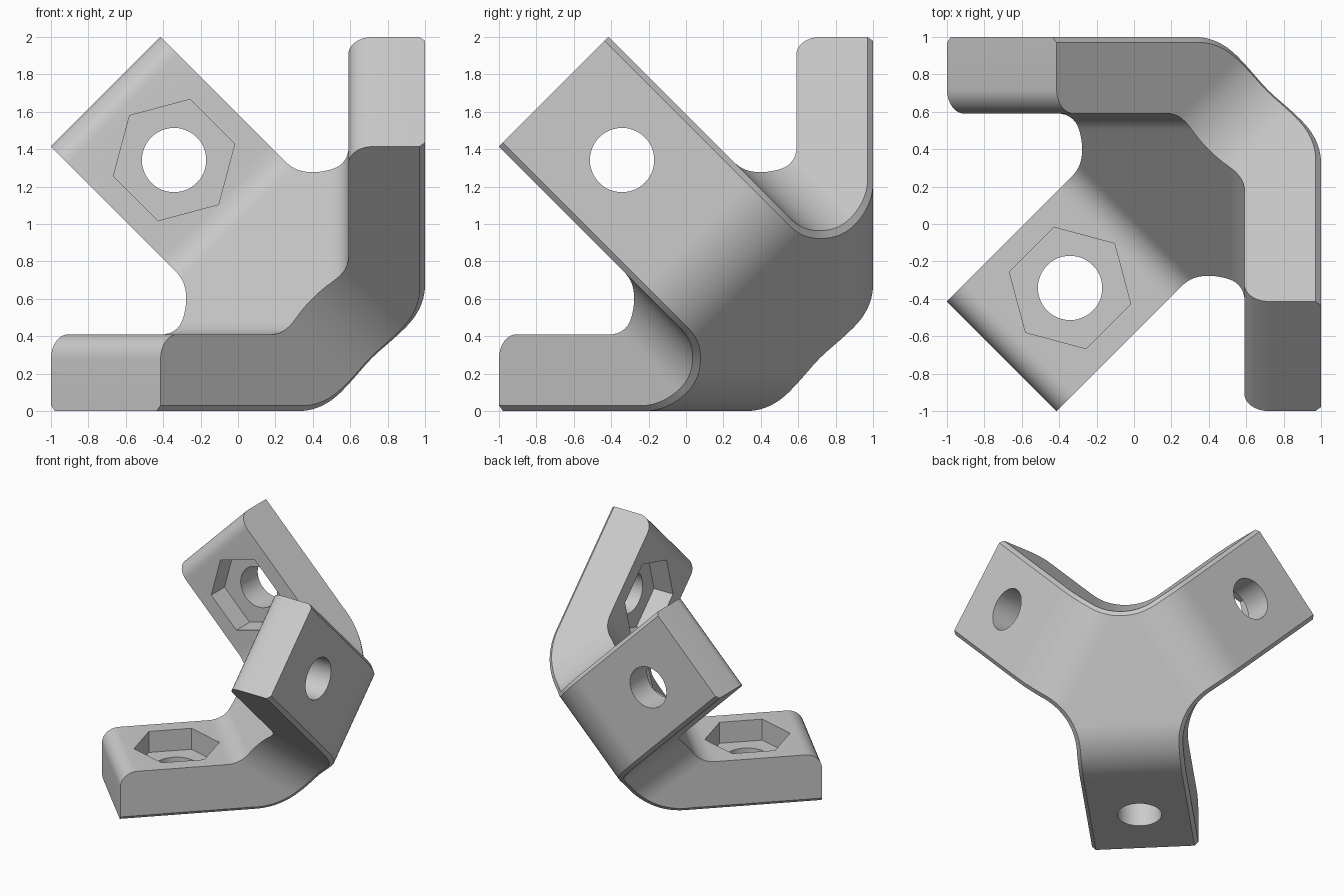
import bpy, bmesh
from math import sqrt, sin, cos, tan, radians, pi, atan
from mathutils import Vector, Matrix

cube = bpy.data.objects.get("Cube")
if cube:
    bpy.data.objects.remove(cube, do_unlink=True)

THICK = 0.41                # arm thickness
HALF = 1 - 1 / sqrt(2) + 0.0
HALF *= sqrt(2)             # half arm width
TIP = 1 + sqrt(2)           # arm length from the virtual corner
NECK = 0.475                # fillet between arms
CHAMFER = 0.03
TIP_ROUND = 0.13
BEND = atan(sqrt(2))        # angle between hub and arm
HUB_OUT, HUB_IN = 1.49 / sqrt(3), 2.48 / sqrt(3)
OUT_R, IN_R = 0.55, 0.2

ALONG = Vector((1, 1, -2)).normalized()
SIDE = Vector((1, -1, 0)).normalized()
AXIS = Vector((1, 1, 1)).normalized()


def place(p, turn):
    """Corner coordinates to world, turned to one of the three arms."""
    u, v, w = (p[(i + turn) % 3] for i in range(3))
    return Vector((1 - u, 1 - v, w))


def local(r, t, h):
    return ALONG * r + SIDE * t + AXIS * h


def plate(d, t, w):
    return Vector((d / sqrt(2), d / sqrt(2), w)) + SIDE * t


def height(r, hub, offset, radius):
    """Flat hub, rounded bend, then the sloping arm."""
    start = (hub - offset) / sqrt(2) - radius * tan(BEND / 2)
    if r < start:
        return hub
    if r < start + radius * sin(BEND):
        return hub + radius - sqrt(radius ** 2 - (r - start) ** 2)
    return sqrt(2) * r + offset


def h_out(r):
    return height(r, HUB_OUT, 0, OUT_R)


def h_in(r):
    return height(r, HUB_IN, THICK * sqrt(3), IN_R)


def field_section(r, t, nr, nt):
    """Half section at one station: outer face, chamfer, inner face."""
    ri, ti = r - CHAMFER * nr, t - CHAMFER * nt
    slope = (h_out(r + 0.001) - h_out(r - 0.001)) / 0.002
    rise = CHAMFER * sqrt(1 + slope ** 2)
    return [(ri, ti, h_out(ri)), (r, t, h_out(r) + rise), (r, t, h_in(r))]


def arm_sections():
    rows = []
    centre = HALF / sin(pi / 3) + NECK / sin(pi / 3)
    steps = 16
    for i in range(steps + 1):
        a = radians(60 + 30 * i / steps)
        r = centre * 0.5 - NECK * cos(a)
        t = centre * sin(pi / 3) - NECK * sin(a)
        rows.append(field_section(r, t, cos(a), sin(a)))
    r0 = rows[-1][1][0]
    for i in range(1, 13):
        rows.append(field_section(r0 + (0.8 - r0) * i / 12, HALF, 0, 1))
    out = [[(local(r, s * t, h)) for s in (-1, 1) for r, t, h in row] for row in rows]
    # straight arm up to the rounded tip
    for i in range(9):
        a = pi / 2 * i / 8
        d = TIP - TIP_ROUND * (1 - sin(a))
        w = THICK - TIP_ROUND * (1 - cos(a))
        half = [(HALF - CHAMFER, 0), (HALF, CHAMFER), (HALF, w)]
        out.append([plate(d, s * t, z) for s in (-1, 1) for t, z in half])
    return out


def finish(name, bm):
    bmesh.ops.recalc_face_normals(bm, faces=bm.faces)
    mesh = bpy.data.meshes.new(name)
    bm.to_mesh(mesh)
    bm.free()
    ob = bpy.data.objects.new(name, mesh)
    bpy.context.collection.objects.link(ob)
    return ob


# Bracket body: three arms around a triangular hub
bm = bmesh.new()
sections = arm_sections()
ring = [0, 1, 2, 5, 4, 3]
first_rows = []
for turn in range(3):
    rows = [[bm.verts.new(place(p, turn)) for p in sec] for sec in sections]
    first_rows.append(rows[0])
    for a, b in zip(rows, rows[1:]):
        for i, j in zip(ring, ring[1:] + ring[:1]):
            bm.faces.new((a[i], a[j], b[j], b[i]))
    bm.faces.new([rows[-1][i] for i in ring])
bmesh.ops.remove_doubles(bm, verts=bm.verts, dist=0.0005)
for level in (0, 2):
    edges = [e for e in bm.edges if e.is_boundary]
    axis = Vector((-1, -1, 1)).normalized()
    corner = Vector((1, 1, 0))
    hub = (HUB_OUT, HUB_IN)[level // 2]
    loop = [e for e in edges
            if all(abs((v.co - corner).dot(axis) - hub) < 0.005 for v in e.verts)]
    bmesh.ops.contextual_create(bm, geom=loop)
body = finish("corner_bracket", bm)


# Bolt holes and hexagonal nut pockets
def cutter(name, sides, radius, low, high):
    bm = bmesh.new()
    for turn in range(3):
        loops = []
        for w in (low, high):
            loops.append([])
            for i in range(sides):
                a = 2 * pi * i / sides
                p = plate(1.342 * sqrt(2) + radius * cos(a), radius * sin(a), w)
                loops[-1].append(bm.verts.new(place(p, turn)))
        a, b = loops
        for i in range(sides):
            j = (i + 1) % sides
            bm.faces.new((a[i], a[j], b[j], b[i]))
        bm.faces.new(a)
        bm.faces.new(b)
    ob = finish(name, bm)
    ob.hide_render = True
    return ob


bpy.context.view_layer.objects.active = body
for tool in (cutter("nut_pockets", 6, 0.336, THICK - 0.18, THICK + 0.1),
             cutter("bolt_holes", 48, 0.172, -0.1, THICK + 0.05)):
    mod = body.modifiers.new(tool.name, 'BOOLEAN')
    mod.operation = 'DIFFERENCE'
    mod.solver = 'EXACT'
    mod.object = tool
    bpy.ops.object.modifier_apply(modifier=mod.name)
    bpy.data.objects.remove(tool, do_unlink=True)

# Plain grey finish
grey = bpy.data.materials.new("light_grey")
grey.use_nodes = True
colour = (0.6, 0.6, 0.6, 1)
grey.diffuse_color = colour
grey.node_tree.nodes["Principled BSDF"].inputs["Base Color"].default_value = colour
body.data.materials.clear()
body.data.materials.append(grey)

bpy.ops.object.select_all(action='DESELECT')
body.select_set(True)
bpy.ops.object.shade_smooth_by_angle(angle=radians(25))
